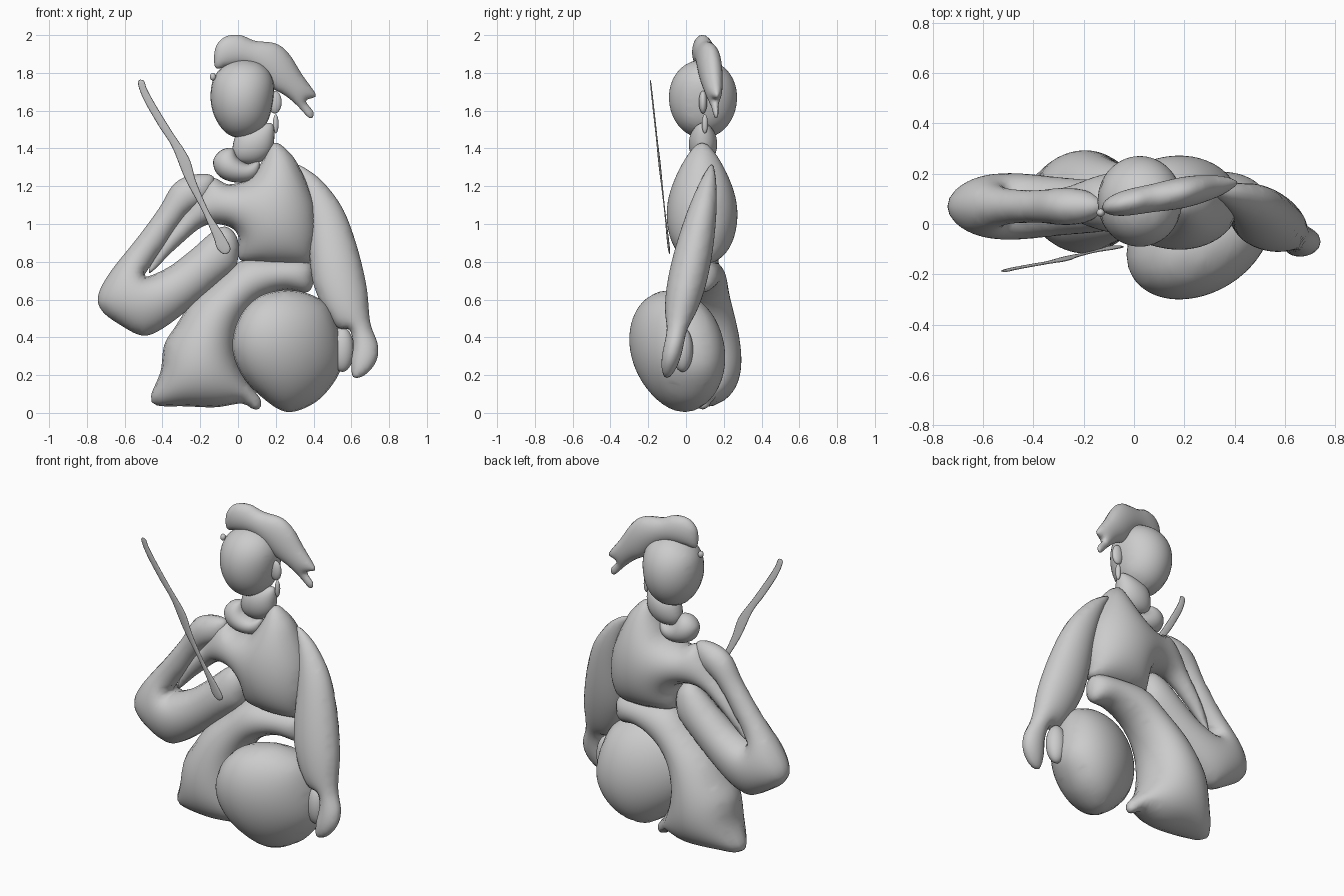
import bpy
import bmesh
import math
from mathutils import Vector
from mathutils.geometry import delaunay_2d_cdt, intersect_point_line

default_cube = bpy.data.objects.get("Cube")
if default_cube:
    bpy.data.objects.remove(default_cube, do_unlink=True)

# One clay grey for the whole figure
clay = bpy.data.materials.new("clay_grey")
clay.use_nodes = True
clay_colour = (0.6, 0.6, 0.6, 1)
clay.diffuse_color = clay_colour
for node in clay.node_tree.nodes:
    if node.type == "BSDF_PRINCIPLED":
        node.inputs["Base Color"].default_value = clay_colour


def finish(name, bm):
    """Turn a bmesh into a smooth shaded object."""
    bmesh.ops.recalc_face_normals(bm, faces=bm.faces[:])
    for face in bm.faces:
        face.smooth = True
    mesh = bpy.data.meshes.new(name)
    bm.to_mesh(mesh)
    bm.free()
    mesh.materials.append(clay)
    obj = bpy.data.objects.new(name, mesh)
    bpy.context.collection.objects.link(obj)


def ellipsoid(name, centre, radii):
    bm = bmesh.new()
    bmesh.ops.create_uvsphere(bm, u_segments=32, v_segments=20, radius=1)
    for vert in bm.verts:
        vert.co = Vector(c + r * p for c, r, p in zip(centre, radii, vert.co))
    finish(name, bm)


def polygon_area(points):
    pairs = zip(points, points[1:] + points[:1])
    return abs(sum(a.x * b.y - b.x * a.y for a, b in pairs)) / 2


def smooth_outline(points, step):
    """Closed Catmull-Rom curve through the points."""
    result = []
    count = len(points)
    for i in range(count):
        a, b, c, d = (points[(i + k) % count] for k in (-1, 0, 1, 2))
        pieces = max(2, round((c - b).length / step))
        for k in range(pieces):
            t = k / pieces
            linear, square, cube = c - a, 2*a - 5*b + 4*c - d, 3*b - a - 3*c + d
            result.append(b + (linear * t + square * t * t + cube * t ** 3) / 2)
    return result


def inside_by(point, outline, margin):
    """True when the point is inside the outline and clear of its edge."""
    inside = False
    for a, b in zip(outline, outline[1:] + outline[:1]):
        if (a.y > point.y) != (b.y > point.y):
            if point.x < a.x + (point.y - a.y) * (b.x - a.x) / (b.y - a.y):
                inside = not inside
        along = intersect_point_line(point, a, b)[1]
        if (point - a.lerp(b, min(1, max(0, along)))).length < margin:
            return False
    return inside


def fill_points(rim, step):
    """An even row just inside the rim, then a staggered grid."""
    points = []
    for i, point in enumerate(rim):
        along = (rim[(i + 1) % len(rim)] - rim[i - 1]).normalized()
        for side in (-1, 1):
            inset = point + Vector((-along.y, along.x)) * side * step * 0.35
            if inside_by(inset, rim, step * 0.3):
                points.append(inset)
    low_x, low_z = min(p.x for p in rim), min(p.y for p in rim)
    columns = int((max(p.x for p in rim) - low_x) / step) + 2
    rows = int((max(p.y for p in rim) - low_z) / step) + 2
    for row in range(rows):
        for column in range(columns):
            shift = column + 0.5 * (row % 2)
            point = Vector((low_x + shift * step, low_z + row * step))
            if inside_by(point, rim, step * 0.85):
                points.append(point)
    return points


def membrane(bm):
    """Heights of an evenly loaded sheet pinned at its rim."""
    links = [{} for _ in bm.verts]
    load = [0.0] * len(bm.verts)
    for face in bm.faces:
        area = max(face.calc_area(), 1e-9)
        for loop in face.loops:
            v, a, b = loop.vert, loop.link_loop_next.vert, loop.link_loop_prev.vert
            load[v.index] += area
            weight = (a.co - v.co).dot(b.co - v.co) / area
            for p, q in ((a.index, b.index), (b.index, a.index)):
                links[p][q] = links[p].get(q, 0) + weight
    free = [v.index for v in bm.verts if v.link_faces and not v.is_boundary]
    total = [sum(link.values()) for link in links]
    swell = [0.0] * len(load)
    for _ in range(150):
        for i in free:
            pull = sum(w * swell[j] for j, w in links[i].items()) + load[i]
            swell[i] += 1.7 * (pull / total[i] - swell[i])
    return swell


def inflate(name, outline, depth, middle, lean_x=0, lean_z=0):
    """Puff a front outline (in hundredths) into a cushion about a leaning plane."""
    corners = [Vector((x / 100, z / 100)) for x, z in outline]
    step = math.sqrt(polygon_area(corners) / 600)
    rim = smooth_outline(corners, step)
    points = rim + fill_points(rim, step)
    flat = delaunay_2d_cdt(points, [], [list(range(len(rim)))], 1, 1e-6)
    bm = bmesh.new()
    verts = [bm.verts.new((p.x, 0, p.y)) for p in flat[0]]
    for face in flat[2]:
        bm.faces.new([verts[i] for i in face])
    bm.verts.index_update()
    swell = membrane(bm)
    peak = max(swell)
    for v in verts:
        v.co.y = -depth * math.sqrt(max(0, swell[v.index]) / peak)

    # Mirror the front sheet to the back, weld the rim, then lean it
    copy = bmesh.ops.duplicate(bm, geom=bm.verts[:] + bm.edges[:] + bm.faces[:])
    for item in copy["geom"]:
        if isinstance(item, bmesh.types.BMVert):
            item.co.y *= -1
    bmesh.ops.remove_doubles(bm, verts=bm.verts[:], dist=1e-5)
    for v in bm.verts:
        v.co.y += middle + lean_x * v.co.x + lean_z * v.co.z
    finish(name, bm)


# Head, ear, jewellery
inflate("head", [(2, 187), (12, 185), (18, 178), (19, 168), (16, 155), (10, 148), (2, 145.5),
                 (-6, 148), (-12, 156), (-14.5, 166), (-13, 177), (-7, 184)], 0.18, 0.09)
ellipsoid("right_ear_stud", (-0.133, 0.045, 1.78), (0.016, 0.016, 0.02))
ellipsoid("left_ear", (0.195, 0.09, 1.645), (0.036, 0.022, 0.06))
ellipsoid("left_earring", (0.2, 0.1, 1.53), (0.015, 0.016, 0.05))

# Swept cap with a forked tail
inflate("cap", [(-12, 183), (-12, 193), (-7, 199), (1, 200), (9, 197), (20, 195.5),
                (27, 190), (34, 179), (41, 169), (40, 167), (36, 165), (40, 159),
                (38, 156), (31, 163), (25, 168), (18, 172), (12, 178), (4, 183), (-6, 183)],
        0.062, 0.09, lean_x=0.18)

# Neck and scarf
inflate("neck", [(0, 149), (8, 152), (18, 153), (19, 143), (16, 136), (9, 132),
                 (0, 133), (-3, 139)], 0.075, 0.09)
inflate("scarf", [(-13, 134), (-9, 139), (-3, 140), (0, 135), (5, 132), (11, 133),
                  (11, 127), (7, 123), (-1, 122), (-8, 124), (-12, 128)], 0.08, 0.075)

# Torso with a drooping sleeve
inflate("torso", [(19, 143), (28, 137), (34, 127), (40, 112), (42, 97), (40, 84),
                  (37, 79), (20, 78.5), (3, 80), (0, 85), (0, 94), (-6, 99), (-18, 99),
                  (-33, 87), (-47, 74), (-41, 90), (-27, 109), (-15, 124), (-5, 121),
                  (6, 124), (12, 132)], 0.187, 0.085)

# Bent right arm
inflate("right_arm", [(-13, 125), (-24, 126), (-34, 121), (-42, 108), (-53, 93),
                      (-68, 74), (-74, 62), (-72, 54), (-63, 47), (-51, 41), (-41, 44),
                      (-26, 55), (-10, 69), (-1, 78), (0, 91), (-5, 98), (-12, 97),
                      (-25, 86), (-37, 77), (-49, 72), (-47, 77), (-40, 87), (-27, 105),
                      (-15, 113)], 0.132, 0.07)

# Straight left arm reaching forward, with the hand
inflate("left_arm", [(30, 131), (38, 128), (47, 120), (56, 107), (63, 88), (68, 67),
                     (70, 48), (74, 36), (73, 27), (67, 20), (61, 19), (60, 27),
                     (61, 36), (59, 44), (53, 45), (46, 54), (40, 68), (38, 82), (37, 100),
                     (34, 118)], 0.105, -0.14, lean_z=0.21)
ellipsoid("drumming_hand", (0.552, -0.018, 0.335), (0.062, 0.055, 0.118))

# Skirt sweeping round behind the drum
inflate("skirt", [(37, 80), (40, 72), (37, 64), (24, 65), (10, 59), (1, 47), (-1, 32),
                  (4, 18), (12, 7), (11, 2), (7, 2.5), (2, 5), (-12, 3), (-28, 3.5),
                  (-43, 4), (-46, 9), (-41, 22), (-39, 36), (-33, 46), (-24, 59),
                  (-10, 71), (3, 81), (20, 82)], 0.205, 0.088)

# Round drum
inflate("drum", [(27, 65), (12, 62), (1, 51), (-3, 35), (2, 20), (13, 8), (26, 0.5),
                 (40, 5), (50, 15), (55, 26), (54, 41), (49, 55), (40, 62)],
        0.24, -0.075, lean_x=0.25, lean_z=-0.11)

# Thin stick held in the right hand
inflate("stick", [(-53, 175), (-50, 166), (-42, 152), (-35, 141), (-28, 124), (-19, 107),
                  (-13, 93), (-11, 87), (-7, 84), (-4, 87), (-8, 95), (-15, 106),
                  (-22, 122), (-26, 135), (-35, 149), (-43, 162), (-48, 171), (-50, 176)],
        0.006, 0.005, lean_z=-0.11)
